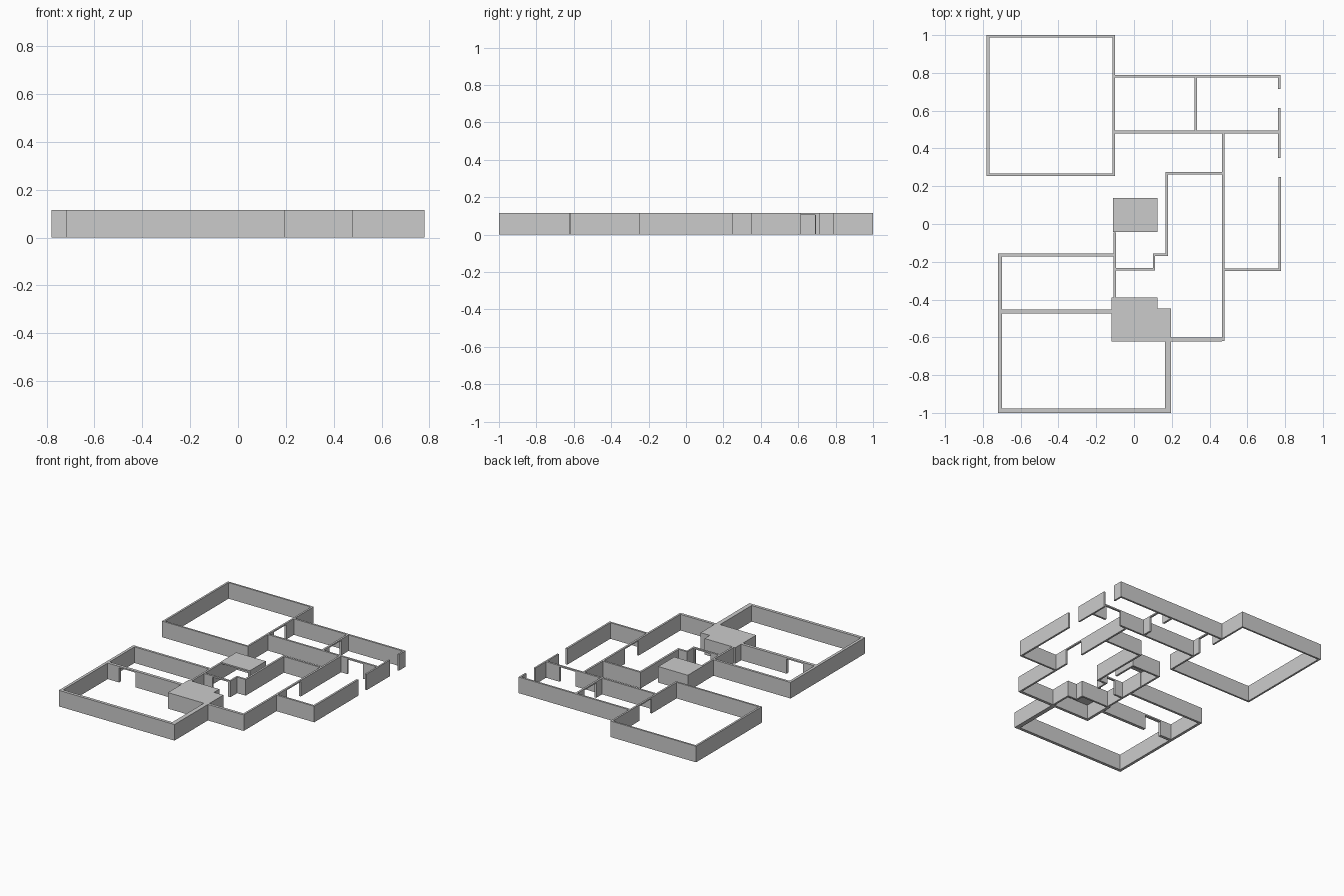
import bpy

H = 0.115      # wall height
HEAD = 0.105   # underside of door headers

if "Cube" in bpy.data.objects:
    bpy.data.objects.remove(bpy.data.objects["Cube"], do_unlink=True)

grey = bpy.data.materials.new("plaster_grey")
grey.use_nodes = True
colour = (0.6, 0.6, 0.6, 1)
grey.diffuse_color = colour
grey.node_tree.nodes["Principled BSDF"].inputs["Base Color"].default_value = colour


def box(name, x0, x1, y0, y1, z0=0, z1=H):
    bpy.ops.mesh.primitive_cube_add(
        size=1, location=((x0 + x1) / 2, (y0 + y1) / 2, (z0 + z1) / 2))
    ob = bpy.context.object
    ob.name = name
    ob.scale = (x1 - x0, y1 - y0, z1 - z0)
    ob.data.materials.append(grey)
    return ob


def wall(name, axis, start, end, lo, hi, door=None):
    """Wall running along an axis between lo and hi of the other axis."""
    def piece(label, a, b, z0=0):
        if axis == "x":
            box(label, a, b, lo, hi, z0)
        else:
            box(label, lo, hi, a, b, z0)
    if door:
        piece(name + "_before_door", start, door[0])
        piece(name + "_door_header", door[0], door[1], HEAD)
        piece(name + "_after_door", door[1], end)
    else:
        piece(name, start, end)


# Large back room
wall("big_room_west", "y", 0.255, 1, -0.78, -0.766)
wall("big_room_east", "y", 0.255, 1, -0.113, -0.1, (0.55, 0.69))
wall("big_room_north", "x", -0.766, -0.113, 0.987, 1)
wall("big_room_south", "x", -0.766, -0.113, 0.255, 0.268)

# Back row of small rooms
wall("back_row_north", "x", -0.1, 0.775, 0.775, 0.789)
wall("back_row_south", "x", -0.1, 0.775, 0.48, 0.494, (0.53, 0.655))
wall("back_row_divider", "y", 0.494, 0.775, 0.319, 0.333, (0.56, 0.693))
wall("back_row_east_stub", "y", 0.715, 0.775, 0.763, 0.775)
wall("east_wall_middle", "y", 0.35, 0.615, 0.763, 0.775)

# East room
wall("east_room_east", "y", -0.25, 0.25, 0.765, 0.779)
wall("east_room_south", "x", 0.48, 0.765, -0.25, -0.236)
wall("east_room_west", "y", -0.62, 0.48, 0.466, 0.48, (-0.13, 0.025))

# Central hall
wall("hall_north", "x", 0.166, 0.466, 0.262, 0.276)
wall("hall_west", "y", -0.17, 0.262, 0.166, 0.18)
wall("hall_step", "x", 0.1, 0.166, -0.17, -0.155)
wall("hall_step_side", "y", -0.247, -0.17, 0.1, 0.112)
wall("hall_inner", "x", -0.095, 0.1, -0.247, -0.233, (-0.03, 0.092))
wall("hall_core", "y", -0.39, -0.045, -0.109, -0.095)
wall("hall_south", "x", 0.197, 0.466, -0.622, -0.602)

# Small closet with a flat roof, open towards the front
box("closet_roof", -0.11, 0.124, -0.043, 0.137, HEAD, H)
wall("closet_west", "y", -0.043, 0.137, -0.11, -0.096)
wall("closet_east", "y", -0.043, 0.137, 0.11, 0.124)
wall("closet_north", "x", -0.096, 0.11, 0.123, 0.137)

# West and front rooms
wall("west_room_north", "x", -0.72, -0.109, -0.172, -0.155)
wall("west_side", "y", -1, -0.172, -0.72, -0.7)
wall("west_room_divider", "x", -0.7, -0.12, -0.475, -0.453, (-0.61, -0.48))
wall("front_room_south", "x", -0.7, 0.197, -1, -0.978)
wall("front_room_east", "y", -0.978, -0.622, 0.165, 0.197)

# Large closet with a stepped flat roof
box("large_closet_roof", -0.12, 0.124, -0.622, -0.388, HEAD, H)
box("large_closet_roof_step", 0.124, 0.197, -0.622, -0.447, HEAD, H)
wall("large_closet_west", "y", -0.622, -0.388, -0.12, -0.1)
wall("large_closet_south", "x", -0.1, 0.197, -0.622, -0.602)
wall("large_closet_north", "x", -0.1, 0.124, -0.402, -0.388)
wall("large_closet_notch", "y", -0.447, -0.402, 0.11, 0.124)
wall("large_closet_step_north", "x", 0.11, 0.197, -0.461, -0.447)
wall("large_closet_east", "y", -0.602, -0.461, 0.183, 0.197)
